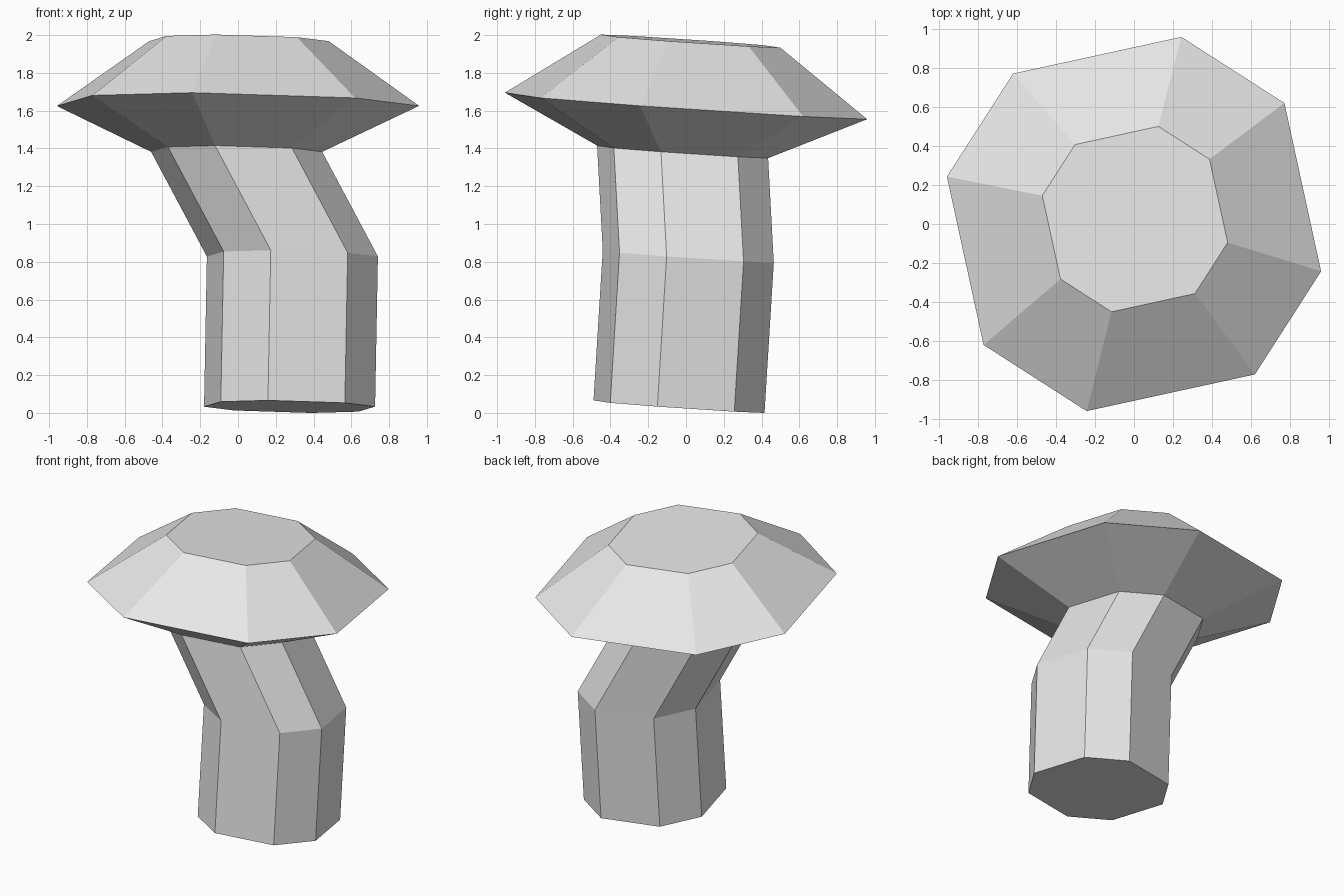
import bpy
import bmesh
from math import cos, sin, radians
from mathutils import Vector

cube = bpy.data.objects.get("Cube")
if cube:
    bpy.data.objects.remove(cube, do_unlink=True)

# One plain grey for the whole model
grey = bpy.data.materials.new("plain_grey")
grey.use_nodes = True
grey.diffuse_color = (0.8, 0.8, 0.8, 1)
grey.node_tree.nodes["Principled BSDF"].inputs["Base Color"].default_value = (0.8, 0.8, 0.8, 1)

# Uneven octagon: pairs of corners repeated every quarter turn
ANGLES = [radians(q * 90 + a) for q in range(4) for a in (-14.2, 38.8)]
TILT = Vector((-0.017, -0.069))  # every ring leans the same way


def add_ring(bm, centre, radius):
    verts = []
    for a in ANGLES:
        offset = Vector((cos(a), sin(a))) * radius
        verts.append(bm.verts.new(Vector(centre) + Vector((*offset, offset.dot(TILT)))))
    return verts


def build_loft(name, rings, cap_bottom=False, cap_top=False):
    """Bridge a stack of rings, lowest first, and close the chosen ends."""
    bm = bmesh.new()
    loops = [add_ring(bm, c, r) for c, r in rings]
    for low, high in zip(loops, loops[1:]):
        for i in range(len(low)):
            j = (i + 1) % len(low)
            bm.faces.new((low[i], low[j], high[j], high[i]))
    if cap_bottom:
        bm.faces.new(loops[0][::-1])
    if cap_top:
        bm.faces.new(loops[-1])
    mesh = bpy.data.meshes.new(name)
    bm.to_mesh(mesh)
    bm.free()
    mesh.materials.append(grey)
    obj = bpy.data.objects.new(name, mesh)
    bpy.context.collection.objects.link(obj)
    return obj


neck = ((-0.007, -0.018, 1.382), 0.467)

# Bent stem
build_loft("stem", [
    ((0.273, -0.037, 0.033), 0.467),
    ((0.288, 0.012, 0.828), 0.467),
    neck,
], cap_bottom=True)

# Wide faceted cap with a flat top
build_loft("cap", [
    neck,
    ((0, 0, 1.625), 0.989),
    ((0.005, 0.025, 1.968), 0.49),
], cap_top=True)
